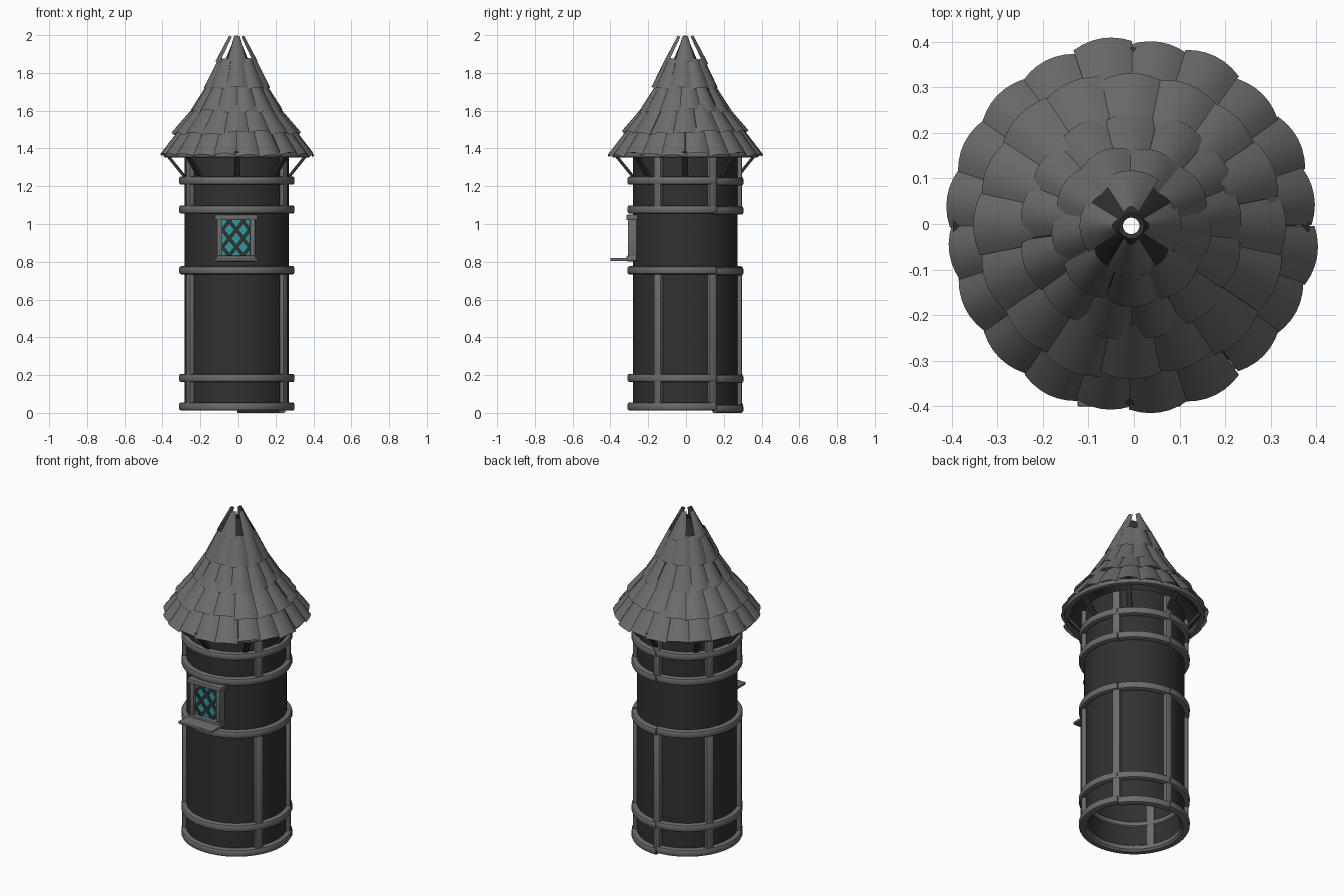
import bpy, bmesh, math, random
from mathutils import Matrix, Vector

random.seed(4)
if "Cube" in bpy.data.objects:
    bpy.data.objects.remove(bpy.data.objects["Cube"])

CENTRE = Vector((-0.006, -0.004, 0))
FRONT = math.radians(-90)


def material(name, rgb):
    m = bpy.data.materials.new(name)
    m.use_nodes = True
    m.diffuse_color = (*rgb, 1)
    bsdf = next(n for n in m.node_tree.nodes if n.type == 'BSDF_PRINCIPLED')
    bsdf.inputs["Base Color"].default_value = (*rgb, 1)
    return m


GREY = material("weathered grey", (0.15, 0.15, 0.15))
DARK = material("dark wall", (0.03, 0.03, 0.03))
TEAL = material("teal glass", (0.02, 0.33, 0.36))


def finish(name, bm, mat):
    bmesh.ops.recalc_face_normals(bm, faces=bm.faces)
    me = bpy.data.meshes.new(name)
    bm.to_mesh(me)
    bm.free()
    me.materials.append(mat)
    me.shade_smooth()
    me.set_sharp_from_angle(angle=math.radians(35))
    ob = bpy.data.objects.new(name, me)
    ob.location = CENTRE
    bpy.context.collection.objects.link(ob)
    return ob


def sweep(name, profile, mat, start=0, end=360, steps=64):
    """Turn a closed (radius, z) profile around the tower axis."""
    bm = bmesh.new()
    full = end - start >= 360
    rings = []
    for i in range(steps if full else steps + 1):
        a = math.radians(start + (end - start) * i / steps)
        rings.append([bm.verts.new((r * math.cos(a), r * math.sin(a), z)) for r, z in profile])
    n = len(profile)
    for i in range(steps):
        p, q = rings[i], rings[(i + 1) % len(rings)]
        for j in range(n):
            bm.faces.new((p[j], q[j], q[(j + 1) % n], p[(j + 1) % n]))
    if not full:
        bm.faces.new(rings[0])
        bm.faces.new(rings[-1])
    return finish(name, bm, mat)


def rounded(r0, r1, z0, z1, c=0.011):
    return [(r0 + c, z0), (r1 - c, z0), (r1 - c / 3, z0 + c / 3), (r1, z0 + c),
            (r1, z1 - c), (r1 - c / 3, z1 - c / 3), (r1 - c, z1), (r0 + c, z1),
            (r0, z1 - c), (r0, z0 + c)]


def box(name, lo, hi, mat, turn=0, bevel=0.006):
    """Box between two corners, turned about the tower axis."""
    bm = bmesh.new()
    bmesh.ops.create_cube(bm, size=1)
    lo, hi = Vector(lo), Vector(hi)
    for v in bm.verts:
        v.co = (lo + hi) / 2 + v.co * (hi - lo)
    if bevel:
        bmesh.ops.bevel(bm, geom=bm.edges[:], offset=bevel, segments=2, profile=0.5, affect='EDGES')
    bm.transform(Matrix.Rotation(turn, 4, 'Z'))
    return finish(name, bm, mat)


# Hollow tower wall, open at both ends
sweep("wall", [(0.277, 0.02), (0.277, 1.37), (0.264, 1.37), (0.264, 0.02)], DARK)

# Horizontal bands, each a long hoop closed by a shorter piece
for i, z in enumerate((0.012, 0.163, 0.733, 1.055, 1.208)):
    sweep(f"band_{i}", rounded(0.258, 0.306, z, z + 0.044), GREY, 91, 392)
    low = z - 0.005 if i else 0
    sweep(f"band_joint_{i}", rounded(0.260, 0.308, low, low + 0.044), GREY, 33, 90, 14)

# Upright posts, none behind the window
for deg in (30, 90, 150, 210, 330):
    for part, z0, z1 in (("lower", 0.025, 0.735), ("upper", 1.075, 1.36)):
        box(f"{part}_post_{deg}", (0.257, -0.023, z0), (0.301, 0.023, z1), GREY,
            math.radians(deg), 0.01)

# Slanted brackets under the eave
for k in range(8):
    foot, head = Vector((0.272, 0, 1.245)), Vector((0.385, 0, 1.385))
    axis = head - foot
    bm = bmesh.new()
    bmesh.ops.create_cube(bm, size=1)
    bm.transform(Matrix.Translation((foot + head) / 2)
                 @ axis.to_track_quat('Z', 'Y').to_matrix().to_4x4()
                 @ Matrix.Diagonal((0.028, 0.016, axis.length, 1)))
    bm.transform(Matrix.Rotation(k * math.pi / 4, 4, 'Z'))
    finish(f"eave_bracket_{k}", bm, DARK)

# Eave ring and dark lining under the tiles
sweep("eave_ring", rounded(0.352, 0.388, 1.352, 1.382, 0.008), GREY)
OUTER = [(0.372, 1.37), (0.295, 1.47), (0.205, 1.585), (0.13, 1.72), (0.078, 1.83), (0.028, 1.95)]
sweep("roof_lining", OUTER + [(r - 0.01, z - 0.005) for r, z in reversed(OUTER)], DARK)


def tile_row(name, count, bottom, top, bulge, shift, spread=1.04, jitter=0.012):
    """A ring of curved, tapering tiles running from the bottom edge to the top edge."""
    bm = bmesh.new()
    across, along = 6, 2
    for k in range(count):
        ang = FRONT + (k + shift) * 2 * math.pi / count + random.uniform(-1, 1) * jitter
        slip = random.uniform(-0.07, 0.05)
        lift = random.uniform(0, 0.005)
        slope = Vector((top[0] - bottom[0], top[1] - bottom[1])).normalized()
        grid = []
        for j in range(along + 1):
            t = slip + (1 - slip) * j / along
            r = bottom[0] + (top[0] - bottom[0]) * t
            z = bottom[1] + (top[1] - bottom[1]) * t
            half = math.tan(math.pi / count) * r * spread if count > 4 else r * 0.62
            row = []
            for i in range(across + 1):
                u = 2 * i / across - 1
                h = bulge * (1 - u * u) * (1 - 0.3 * t) + lift
                p = Vector((r + slope.y * h, u * half, z - slope.x * h))
                row.append(bm.verts.new(Matrix.Rotation(ang, 3, 'Z') @ p))
            grid.append(row)
        for j in range(along):
            for i in range(across):
                bm.faces.new((grid[j][i], grid[j][i + 1], grid[j + 1][i + 1], grid[j + 1][i]))
    bmesh.ops.solidify(bm, geom=bm.faces[:], thickness=0.011)
    return finish(name, bm, GREY)


# Roof tiles from the eave to the open tip
tile_row("tiles_eave", 20, (0.39, 1.362), (0.29, 1.50), 0.02, 0.5)
tile_row("tiles_second", 16, (0.322, 1.475), (0.205, 1.62), 0.02, 0.0)
tile_row("tiles_third", 13, (0.228, 1.59), (0.135, 1.745), 0.02, 0.5)
tile_row("tiles_fourth", 9, (0.157, 1.71), (0.085, 1.87), 0.022, 0.0)
tile_row("tiles_tip", 4, (0.094, 1.845), (0.025, 1.99), 0.022, 0.0)

# Window frame: lintel, jambs and a projecting sill
WX, WZ0, WZ1 = -0.004, 0.825, 1.022
box("window_lintel", (WX - 0.114, -0.312, 1.02), (WX + 0.114, -0.24, 1.05), GREY)
for side, name in ((-1, "right"), (1, "left")):
    x = WX + side * 0.088
    box(f"window_jamb_{name}", (x - 0.014, -0.304, 0.81), (x + 0.014, -0.24, 1.03), GREY)
box("window_lower_rail", (WX - 0.105, -0.31, 0.802), (WX + 0.105, -0.24, 0.833), GREY)
box("window_sill", (WX - 0.114, -0.396, 0.804), (WX + 0.114, -0.26, 0.82), GREY, bevel=0.004)

# Glass pane with a diagonal lattice trimmed to the opening
box("window_glass", (WX - 0.08, -0.284, WZ0), (WX + 0.08, -0.25, WZ1), TEAL, bevel=0)
bm = bmesh.new()
for lean in (-1, 1):
    for k in range(-4, 5):
        bar = bmesh.ops.create_cube(bm, size=1)["verts"]
        bmesh.ops.transform(bm, verts=bar, matrix=(
            Matrix.Translation((WX + (k + 0.5) * 0.074, -0.285, (WZ0 + WZ1) / 2))
            @ Matrix.Rotation(lean * math.radians(39), 4, 'Y')
            @ Matrix.Diagonal((0.019, 0.008, 0.6, 1))))
for point, normal in (((WX - 0.08, 0, 0), (-1, 0, 0)), ((WX + 0.08, 0, 0), (1, 0, 0)),
                      ((0, 0, WZ0), (0, 0, -1)), ((0, 0, WZ1), (0, 0, 1))):
    bmesh.ops.bisect_plane(bm, geom=bm.verts[:] + bm.edges[:] + bm.faces[:],
                           plane_co=point, plane_no=normal, clear_outer=True)
finish("window_lattice", bm, DARK)
